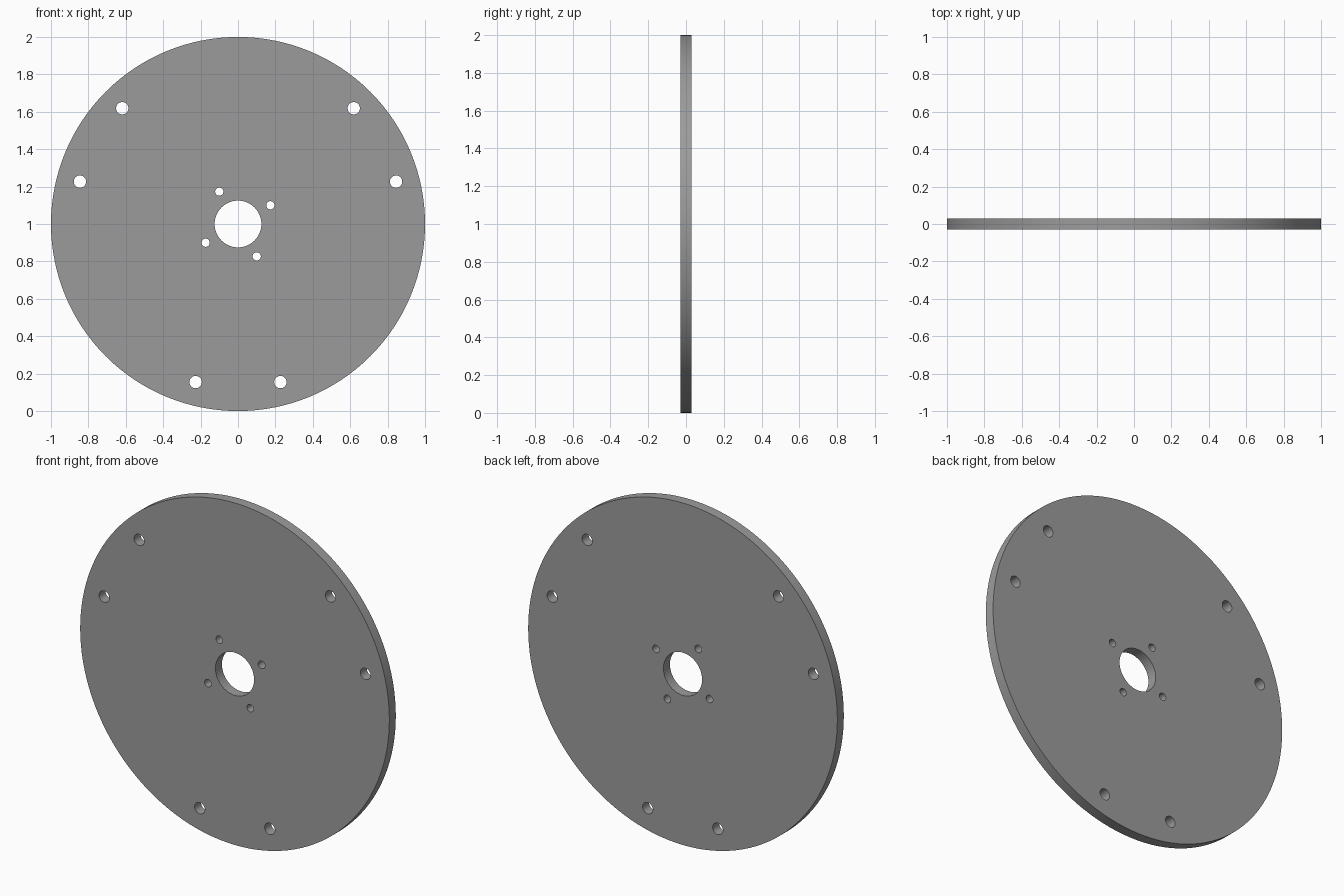
import bpy, bmesh
from math import radians, cos, sin
from mathutils import Matrix, Vector

if "Cube" in bpy.data.objects:
    bpy.data.objects.remove(bpy.data.objects["Cube"])

THICK = 0.06
bm = bmesh.new()


def ring(x, z, radius, segments):
    """Add a circular edge loop in the upright XZ plane."""
    place = Matrix.Translation((x, -THICK / 2, z)) @ Matrix.Rotation(radians(90), 4, 'X')
    bmesh.ops.create_circle(bm, cap_ends=False, radius=radius,
                            segments=segments, matrix=place)


def hole_circle(angles, pitch_radius, radius, segments):
    """Add holes around the disc centre at the given angles."""
    for a in map(radians, angles):
        ring(pitch_radius * cos(a), 1 + pitch_radius * sin(a), radius, segments)


# Outer rim and centre bore
ring(0, 1, 1.0, 128)
ring(0, 1, 0.125, 64)

# Three pairs of rim holes and four hub bolt holes
hole_circle((15, 45, 135, 165, 255, 285), 0.875, 0.033, 32)
hole_circle((30, 120, 210, 300), 0.2, 0.022, 32)

# Fill the front profile around the holes, then give it thickness
bmesh.ops.triangle_fill(bm, use_beauty=True, edges=bm.edges[:], normal=(0, -1, 0))
front = bm.faces[:]
extruded = bmesh.ops.extrude_face_region(bm, geom=front, use_keep_orig=True)
verts = [g for g in extruded["geom"] if isinstance(g, bmesh.types.BMVert)]
bmesh.ops.translate(bm, verts=verts, vec=Vector((0, THICK, 0)))
bmesh.ops.recalc_face_normals(bm, faces=bm.faces[:])

mesh = bpy.data.meshes.new("drilled_disc")
bm.to_mesh(mesh)
bm.free()
disc = bpy.data.objects.new("drilled_disc", mesh)
bpy.context.collection.objects.link(disc)

# Dark grey metal
metal = bpy.data.materials.new("dark_metal")
metal.diffuse_color = (0.33, 0.33, 0.33, 1)
metal.use_nodes = True
metal.node_tree.nodes["Principled BSDF"].inputs["Base Color"].default_value = metal.diffuse_color
mesh.materials.append(metal)

# Smooth rim and bores with crisp edges
bpy.context.view_layer.objects.active = disc
disc.select_set(True)
bpy.ops.object.shade_smooth_by_angle(angle=radians(30))
